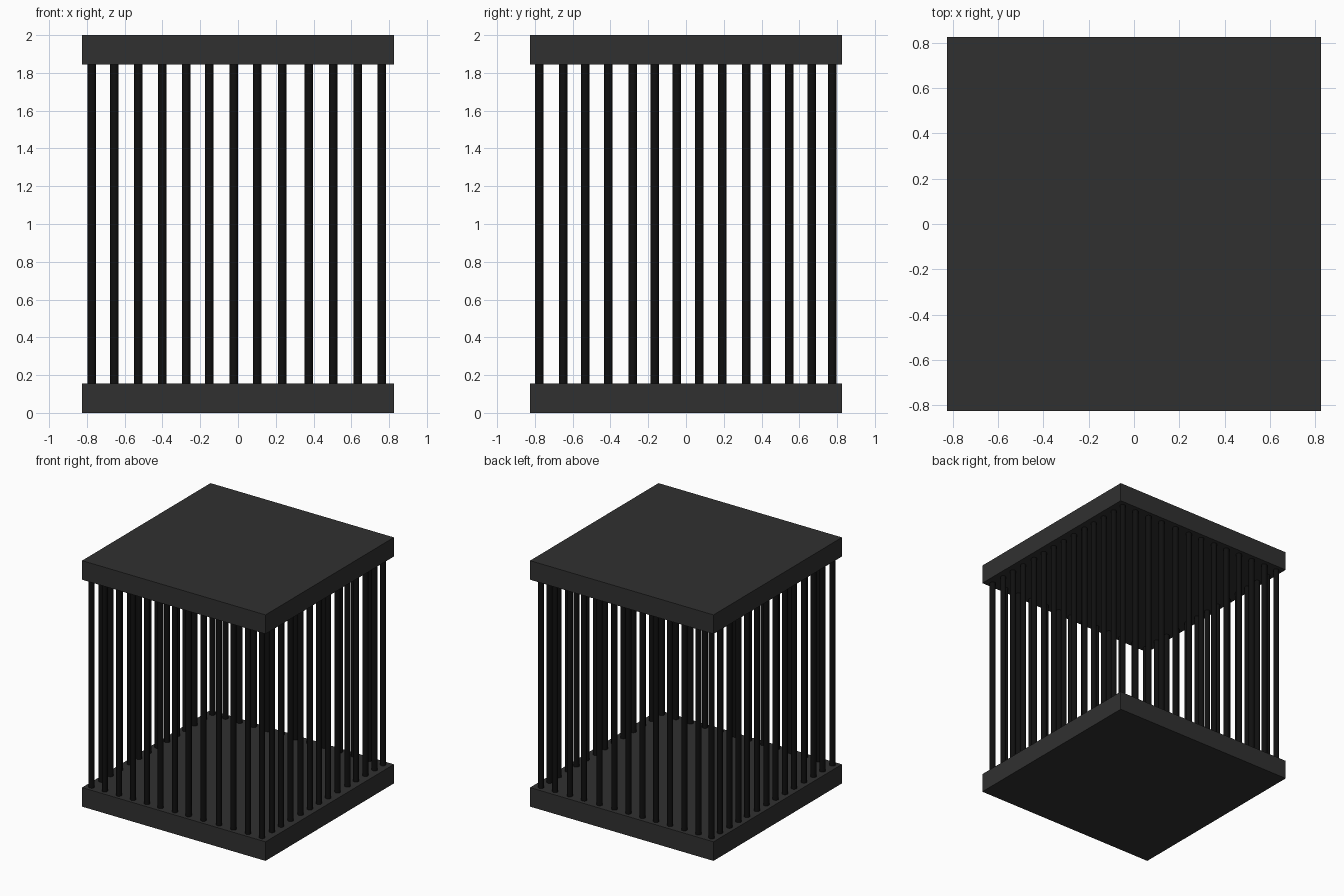
import bpy, math

if "Cube" in bpy.data.objects:
    bpy.data.objects.remove(bpy.data.objects["Cube"])


def material(name, v):
    m = bpy.data.materials.new(name)
    m.diffuse_color = (v, v, v, 1)
    m.use_nodes = True
    m.node_tree.nodes["Principled BSDF"].inputs["Base Color"].default_value = m.diffuse_color
    return m


slab_mat = material("dark_grey", 0.03)
bar_mat = material("black", 0.005)

HALF, THICK, TOP, RADIUS = 0.825, 0.155, 2.0, 0.0225


def slab(name, z):
    bpy.ops.mesh.primitive_cube_add(size=1, location=(0, 0, z))
    o = bpy.context.object
    o.name = name
    o.scale = (2 * HALF, 2 * HALF, THICK)
    bpy.ops.object.transform_apply(location=False, rotation=False, scale=True)
    o.data.materials.append(slab_mat)


# Floor and roof slabs
slab("floor_slab", THICK / 2)
slab("roof_slab", TOP - THICK / 2)

# One shared bar mesh, reaching slightly into both slabs
bpy.ops.mesh.primitive_cylinder_add(vertices=16, radius=RADIUS, depth=TOP - 2 * THICK + 0.02)
first = bpy.context.object
bpy.ops.object.shade_smooth_by_angle(angle=math.radians(40))
bar_mesh = first.data
bar_mesh.name = "bar"
bar_mesh.materials.append(bar_mat)
bpy.data.objects.remove(first)


def bar(name, x, y):
    o = bpy.data.objects.new(name, bar_mesh)
    o.location = (x, y, TOP / 2)
    bpy.context.collection.objects.link(o)


# Slightly uneven bar spacing along each side
xs = [-0.773, -0.654, -0.527, -0.40, -0.274, -0.152, -0.023,
      0.101, 0.234, 0.374, 0.503, 0.635, 0.762]
ys = [-0.777, -0.65, -0.534, -0.412, -0.283, -0.166, -0.048,
      0.071, 0.193, 0.32, 0.428, 0.547, 0.666, 0.774]

# Front and back rows, corners included
for i, x in enumerate(xs):
    bar(f"front_bar_{i + 1}", x, ys[0])
    bar(f"back_bar_{i + 1}", x, ys[-1])

# Left and right rows between the corners
for i, y in enumerate(ys[1:-1]):
    bar(f"left_bar_{i + 1}", xs[0], y)
    bar(f"right_bar_{i + 1}", xs[-1], y)
